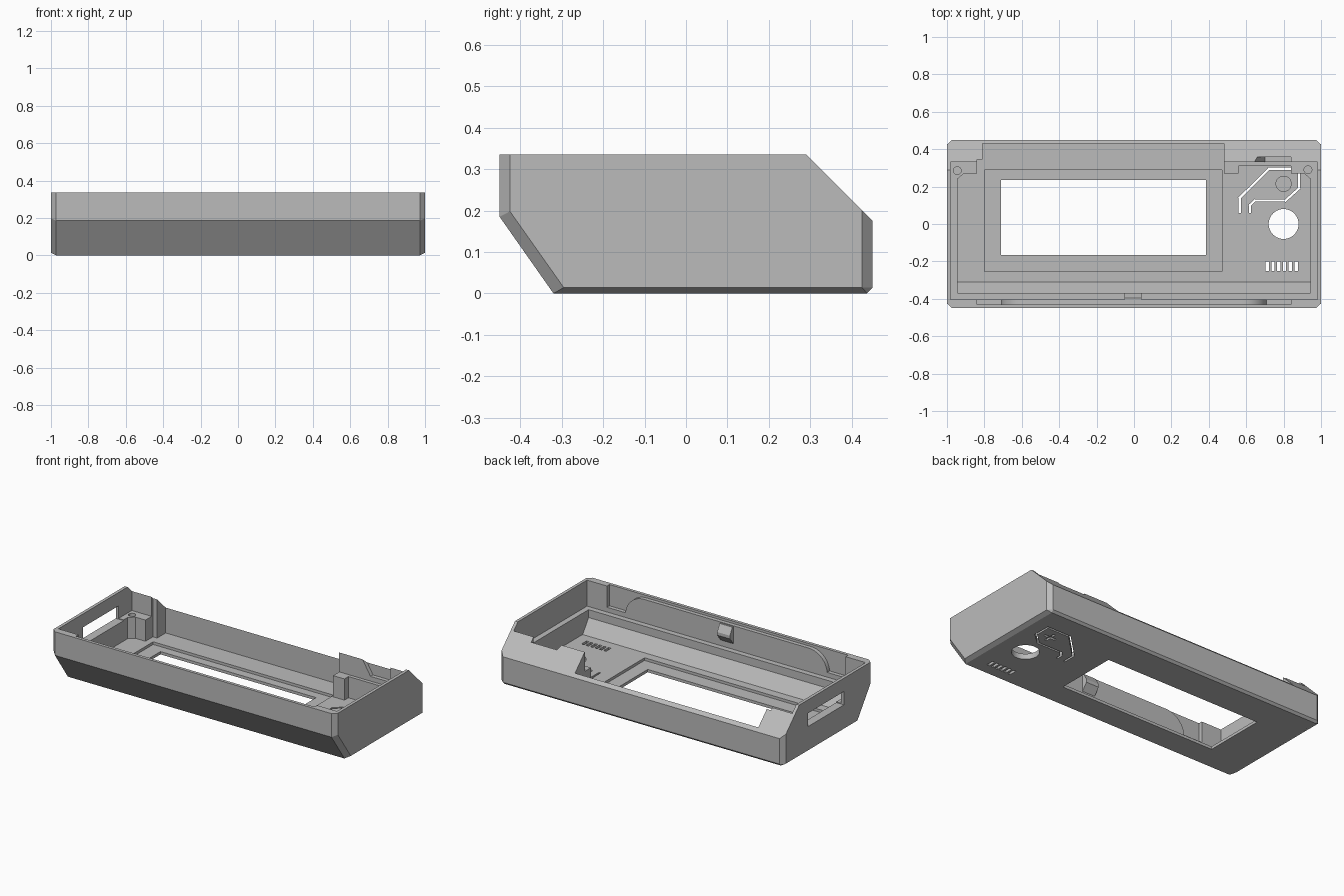
import bpy, bmesh, math
from mathutils import Vector

cube = bpy.data.objects.get("Cube")
if cube:
    bpy.data.objects.remove(cube, do_unlink=True)

grey = bpy.data.materials.new("case grey")
grey.use_nodes = True
grey.diffuse_color = (0.5, 0.5, 0.5, 1)
grey.node_tree.nodes["Principled BSDF"].inputs["Base Color"].default_value = (0.5, 0.5, 0.5, 1)


def finish(bm, name):
    bmesh.ops.recalc_face_normals(bm, faces=bm.faces[:])
    mesh = bpy.data.meshes.new(name)
    bm.to_mesh(mesh)
    bm.free()
    mesh.materials.append(grey)
    ob = bpy.data.objects.new(name, mesh)
    bpy.context.collection.objects.link(ob)
    return ob


def prism(name, outline, axis, lo, hi):
    """Extrude a 2D outline along x, y or z (remaining axes keep their order)."""
    place = {"x": lambda a, b, t: (t, a, b),
             "y": lambda a, b, t: (a, t, b),
             "z": lambda a, b, t: (a, b, t)}[axis]
    bm = bmesh.new()
    face = bm.faces.new([bm.verts.new(place(a, b, lo)) for a, b in outline])
    ext = bmesh.ops.extrude_face_region(bm, geom=[face])
    move = Vector(place(0, 0, hi - lo))
    bmesh.ops.translate(bm, vec=move, verts=[v for v in ext["geom"] if isinstance(v, bmesh.types.BMVert)])
    return finish(bm, name)


def rect(x0, x1, y0, y1):
    return [(x0, y0), (x1, y0), (x1, y1), (x0, y1)]


def circle(x, y, r, n=32):
    return [(x + r * math.cos(i * math.tau / n), y + r * math.sin(i * math.tau / n)) for i in range(n)]


def cut(outline, axis, lo, hi):
    """Subtract a prism from the case."""
    cutter = prism("cutter", outline, axis, lo, hi)
    cutter.hide_render = True
    mod = case.modifiers.new("cut", "BOOLEAN")
    mod.operation = "DIFFERENCE"
    mod.solver = "EXACT"
    mod.object = cutter
    bpy.context.view_layer.objects.active = case
    bpy.ops.object.modifier_apply(modifier=mod.name)
    bpy.data.objects.remove(cutter, do_unlink=True)


# Outer case: hull of the full profile and the slightly smaller end profiles
middle = [(-.45, .335), (-.45, .185), (-.32, 0), (.437, 0), (.45, .014), (.45, .176), (.29, .335)]
end = [(-.425, .335), (-.425, .198), (-.295, .014), (.425, .014), (.425, .201), (.29, .335)]
bm = bmesh.new()
for s in (-1, 1):
    for profile, x in ((middle, .973), (end, 1)):
        for y, z in profile:
            bm.verts.new((s * x, y, z))
bmesh.ops.convex_hull(bm, input=bm.verts[:])
bmesh.ops.dissolve_limit(bm, angle_limit=0.01, verts=bm.verts[:], edges=bm.edges[:])
case = finish(bm, "case_shell")

FLOOR, LEDGE, TOP = .035, .17, .5

# Lower pocket, with room left for the corner posts
cut([(-.945, -.305), (.945, -.305), (.945, .24), (.91, .27), (.84, .27), (.84, .31),
     (.56, .31), (.56, .27), (.48, .27), (.48, .43), (-.81, .43), (-.81, .345),
     (-.84, .345), (-.84, .27), (-.91, .27), (-.945, .24)], "z", FLOOR, TOP)
# Sloped front of the pocket
cut([(-.29, FLOOR), (-.31, FLOOR), (-.37, .12), (-.37, TOP), (-.29, TOP)], "x", -.944, .944)
# Wider upper pocket above the ledge
cut(rect(-.98, .98, -.405, .332), "z", LEDGE, TOP)
# Thin front wall between the corners
cut(rect(-.84, .84, -.43, -.39), "z", .2, TOP)
# Clip notch in the back ridge
cut([(.64, TOP), (.64, .3), (.70, .2), (.84, .2), (.84, TOP)], "y", .3, .357)
# Display recess and window
cut(rect(-.8, .47, -.255, .29), "z", .018, .1)
cut(rect(-.71, .385, -.165, .235), "z", -.1, .1)
# Card slot in the left wall
cut(rect(-.16, .2, .165, .25), "x", -1.1, -.9)
# Knob hole
cut(circle(.8, 0, .08, 48), "z", -.1, .1)
# Vent slots
for i in range(6):
    x = .712 + i * .031
    cut(rect(x - .009, x + .009, -.25, -.2), "z", -.1, .1)
# Screw holes in the posts
for x, y in ((-.945, .285), (.93, .29)):
    cut(circle(x, y, .021, 20), "z", .06, .3)
# Slit around the springy button tongue
path = [(.565, .065), (.565, .14), (.722, .295), (.882, .295), (.882, .19),
        (.81, .125), (.645, .125), (.62, .1), (.62, .065)]
for a, b in zip(path, path[1:]):
    a, b = Vector(a), Vector(b)
    along = (b - a).normalized() * .006
    side = Vector((-along.y, along.x))
    cut([tuple(p) for p in (a - along - side, b + along - side, b + along + side, a - along + side)],
        "z", -.1, .1)
# Cross mark under the button
c, w, r = Vector((.8, .215)), .008, .04
cut(rect(c.x - r, c.x + r, c.y - w, c.y + w), "z", -.1, .012)
cut(rect(c.x - w, c.x + w, c.y - r, c.y + r), "z", -.1, .012)

# Button peg on the tongue
peg = prism("button_peg", circle(c.x, c.y, .043), "z", FLOOR - .005, .08)

# Round-cornered stiffening panel on the inside of the front wall
R, half, top = .13, .71, .32
arc = [(half - R + R * math.cos(t), top - R + R * math.sin(t))
       for t in [i * math.pi / 20 for i in range(11)]]
outline = [(half, .18)] + arc + [(-x, z) for x, z in reversed(arc)] + [(-half, .18)]
panel = prism("front_panel", outline, "y", -.435, -.405)

# Snap clip in the middle of the front wall
clip = prism("snap_clip", [(-.41, .2), (-.41, .315), (-.395, .315), (-.37, .27), (-.37, .25)],
             "x", -.05, .04)

# Keep edges crisp while rounding the curved parts
for ob in (case, peg, panel):
    bpy.ops.object.select_all(action="DESELECT")
    ob.select_set(True)
    bpy.context.view_layer.objects.active = ob
    bpy.ops.object.shade_smooth_by_angle(angle=math.radians(25))
